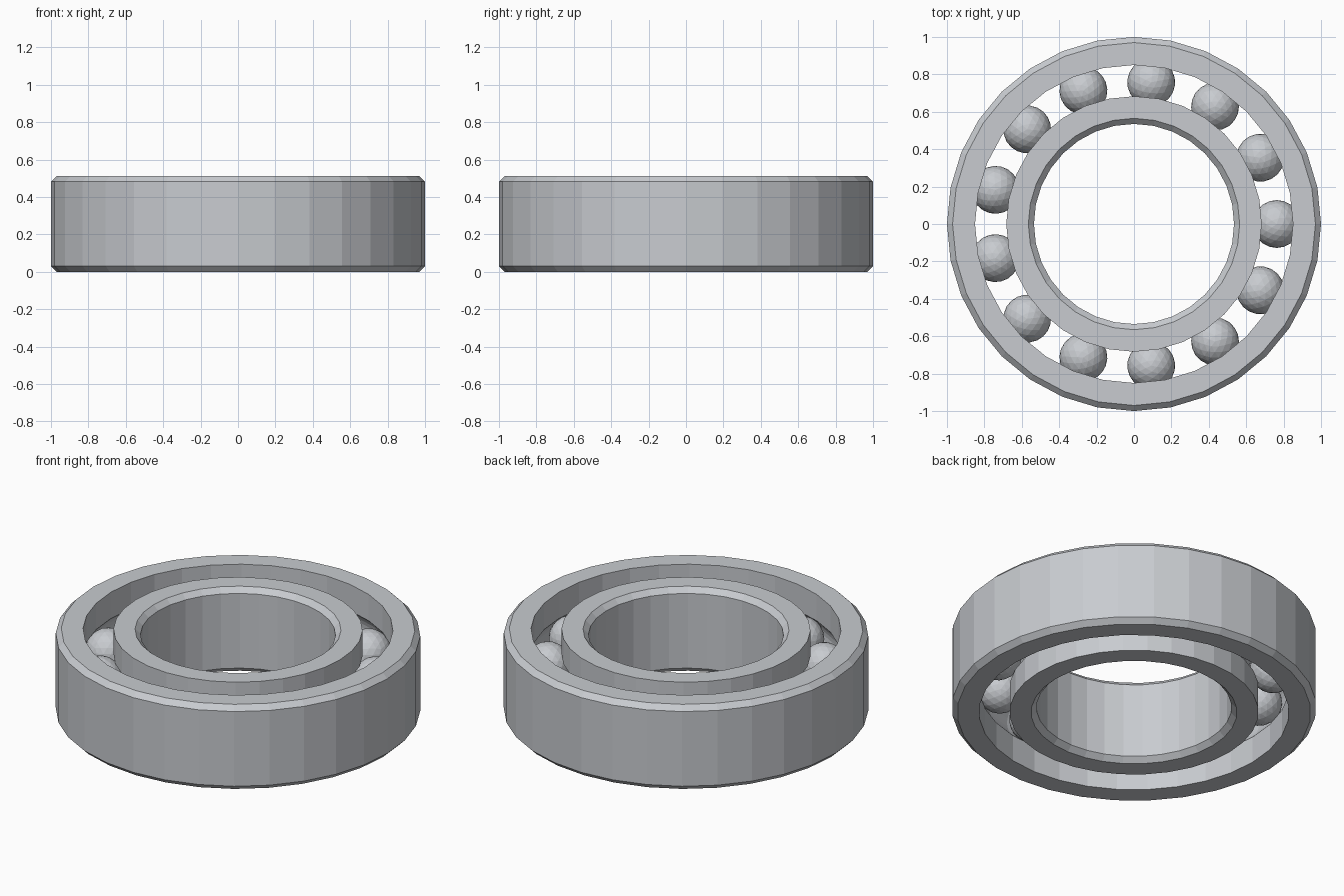
import bpy, bmesh
from math import sin, cos, pi, asin

SEGMENTS = 32
HEIGHT = 0.512
MID = HEIGHT / 2
CHAMFER = 0.03
BALL_COUNT = 13
BALL_RADIUS = 0.128
PITCH_RADIUS = 0.763
GROOVE_RADIUS = 0.13

cube = bpy.data.objects.get("Cube")
if cube:
    bpy.data.objects.remove(cube, do_unlink=True)

steel = bpy.data.materials.new("brushed steel")
steel.use_nodes = True
color = (0.58, 0.6, 0.63, 1)
steel.diffuse_color = color
steel.node_tree.nodes["Principled BSDF"].inputs["Base Color"].default_value = color


def finish(name, bm):
    """Turn a bmesh into a named flat-shaded steel object."""
    bmesh.ops.recalc_face_normals(bm, faces=bm.faces)
    mesh = bpy.data.meshes.new(name)
    bm.to_mesh(mesh)
    bm.free()
    mesh.materials.append(steel)
    obj = bpy.data.objects.new(name, mesh)
    bpy.context.collection.objects.link(obj)
    return obj


def ring(name, plain, race):
    """Lathe a ring: chamfered wall at radius plain, grooved wall at radius race."""
    side = 1 if race > PITCH_RADIUS else -1
    reach = asin(abs(race - PITCH_RADIUS) / GROOVE_RADIUS)
    half = pi / 2 - reach
    steps = 8
    # Race wall with its ball groove, from bottom to top
    profile = [(race, 0)]
    for i in range(steps + 1):
        a = half * (2 * i / steps - 1)
        profile.append((PITCH_RADIUS + side * GROOVE_RADIUS * cos(a),
                        MID + GROOVE_RADIUS * sin(a)))
    profile.append((race, HEIGHT))
    # Chamfered wall, from top to bottom
    edge = plain - side * CHAMFER
    profile += [(edge, HEIGHT), (plain, HEIGHT - CHAMFER),
                (plain, CHAMFER), (edge, 0)]

    bm = bmesh.new()
    loops = []
    for s in range(SEGMENTS):
        t = 2 * pi * s / SEGMENTS
        loops.append([bm.verts.new((r * cos(t), r * sin(t), z)) for r, z in profile])
    n = len(profile)
    for s in range(SEGMENTS):
        a, b = loops[s], loops[(s + 1) % SEGMENTS]
        for i in range(n):
            j = (i + 1) % n
            bm.faces.new((a[i], a[j], b[j], b[i]))
    return finish(name, bm)


# Races
ring("outer_ring", 1.0, 0.85)
ring("inner_ring", 0.535, 0.683)

# Balls, sharing one mesh
bm = bmesh.new()
bmesh.ops.create_icosphere(bm, subdivisions=3, radius=BALL_RADIUS)
first = finish("ball_1", bm)
for i in range(BALL_COUNT):
    ball = first
    if i:
        ball = bpy.data.objects.new(f"ball_{i + 1}", first.data)
        bpy.context.collection.objects.link(ball)
    t = 2 * pi * i / BALL_COUNT
    ball.location = (PITCH_RADIUS * cos(t), PITCH_RADIUS * sin(t), MID)
    ball.rotation_euler.z = t
